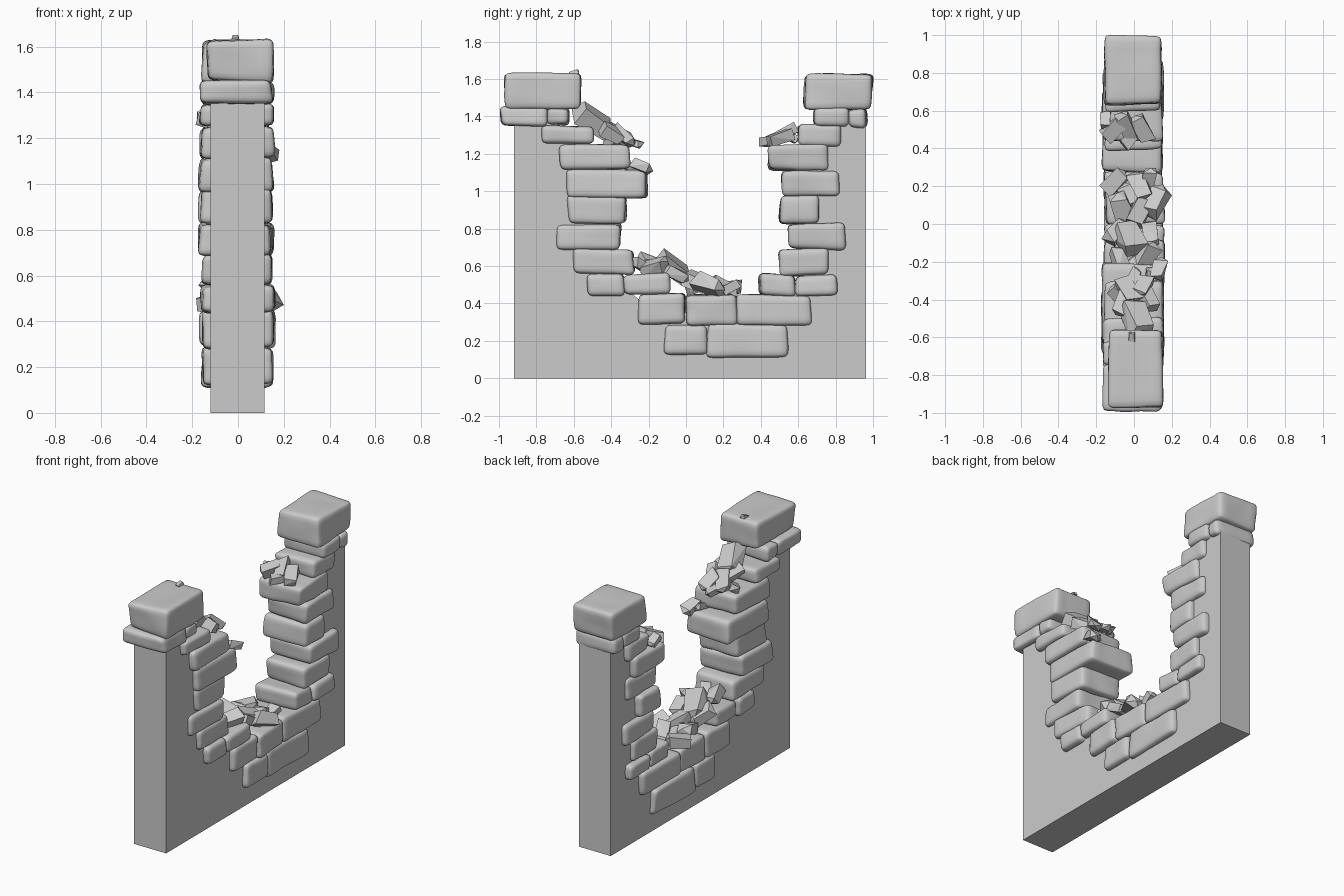
import bpy, bmesh, math, random
from mathutils import Vector, Matrix, noise

random.seed(7)


def finish(bm, name, smooth):
    bmesh.ops.recalc_face_normals(bm, faces=bm.faces)
    for f in bm.faces:
        f.smooth = smooth
    me = bpy.data.meshes.new(name)
    bm.to_mesh(me)
    bm.free()
    ob = bpy.data.objects.new(name, me)
    bpy.context.collection.objects.link(ob)
    return ob


def stone(name, y0, y1, z0, z1, x0=None, x1=None, r=0.028):
    """Worn block: a rounded box with skewed corners and a gently uneven surface."""
    x0 = random.uniform(-0.168, -0.148) if x0 is None else x0
    x1 = random.uniform(0.142, 0.158) if x1 is None else x1
    c = Vector(((x0 + x1) / 2, (y0 + y1) / 2, (z0 + z1) / 2))
    h = Vector(((x1 - x0) / 2, (y1 - y0) / 2, (z1 - z0) / 2))
    skew = {(a, b, d): Vector([random.uniform(-0.010, 0.010) for _ in range(3)])
            for a in (0, 1) for b in (0, 1) for d in (0, 1)}
    bm = bmesh.new()
    bmesh.ops.create_cube(bm, size=2)
    bmesh.ops.subdivide_edges(bm, edges=bm.edges[:], cuts=9, use_grid_fill=True)
    for v in bm.verts:
        # pack grid lines towards the edges, then round them
        p = Vector([math.sin(t * math.pi / 2) * s for t, s in zip(v.co, h)])
        core = Vector([max(-(s - r), min(s - r, t)) for t, s in zip(p, h)])
        d = p - core
        q = core + d.normalized() * r if d.length > 1e-6 else p
        u = [(t / s + 1) / 2 for t, s in zip(q, h)]
        for k, off in skew.items():
            w = 1
            for i in range(3):
                w *= u[i] if k[i] else 1 - u[i]
            q = q + off * w
        q += q.normalized() * noise.noise((q + c) * 9) * 0.007
        v.co = q + c
    return finish(bm, name, True)


def chunk(name, x, y, z, size, tilt):
    """Sharp broken fragment: convex hull of a jittered slab."""
    bm = bmesh.new()
    h = Vector((0.33, 0.5, 0.24)) * size
    for a in (-1, 1):
        for b in (-1, 1):
            for d in (-1, 1):
                bm.verts.new([s * t * random.uniform(0.65, 1.1)
                              for s, t in zip(h, (a, b, d))])
    bm.verts.new((0, h.y * 1.2, 0))
    res = bmesh.ops.convex_hull(bm, input=bm.verts[:])
    junk = [g for g in res["geom_interior"] if isinstance(g, bmesh.types.BMVert)]
    bmesh.ops.delete(bm, geom=junk, context='VERTS')
    bmesh.ops.dissolve_limit(bm, angle_limit=0.2, verts=bm.verts[:], edges=bm.edges[:])
    m = (Matrix.Translation((x, y, z)) @ Matrix.Rotation(tilt, 4, 'X')
         @ Matrix.Rotation(random.uniform(-0.8, 0.8), 4, 'Z')
         @ Matrix.Rotation(random.uniform(-0.4, 0.4), 4, 'Y'))
    bm.transform(m)
    return finish(bm, name, False)


# Plain wall slab with a ragged U opening hidden behind the stones
profile = [(-0.92, 0), (0.963, 0), (0.963, 1.37), (0.76, 1.37), (0.71, 1.28), (0.64, 1.12),
           (0.64, 0.9), (0.65, 0.7), (0.62, 0.5), (0.5, 0.37), (0.0, 0.35), (-0.25, 0.42),
           (-0.44, 0.58), (-0.48, 0.8), (-0.46, 1.0), (-0.52, 1.2), (-0.66, 1.3),
           (-0.7, 1.38), (-0.92, 1.38)]
bm = bmesh.new()
face = bm.faces.new([bm.verts.new((-0.12, y, z)) for y, z in profile])
ext = bmesh.ops.extrude_face_region(bm, geom=[face])
for v in ext["geom"]:
    if isinstance(v, bmesh.types.BMVert):
        v.co.x = 0.115
finish(bm, "wall_slab", False)

# Stone courses (y0, y1, z0, z1)
courses = {
    "left_stone": [
        (-0.74, -0.62, 1.355, 1.448), (-0.77, -0.50, 1.25, 1.352), (-0.675, -0.305, 1.115, 1.247),
        (-0.64, -0.21, 0.97, 1.113), (-0.63, -0.32, 0.83, 0.98), (-0.69, -0.35, 0.695, 0.827),
        (-0.61, -0.275, 0.555, 0.692), (-0.525, -0.33, 0.435, 0.555), (-0.33, -0.085, 0.45, 0.56)],
    "right_stone": [
        (0.865, 0.967, 1.345, 1.442), (0.685, 0.87, 1.345, 1.442), (0.595, 0.82, 1.24, 1.353),
        (0.44, 0.76, 1.113, 1.25), (0.51, 0.815, 0.98, 1.113), (0.5, 0.715, 0.83, 0.982),
        (0.545, 0.855, 0.69, 0.827), (0.5, 0.76, 0.553, 0.692), (0.395, 0.585, 0.44, 0.555),
        (0.585, 0.805, 0.445, 0.553)],
    "base_stone": [
        (-0.255, 0.0, 0.287, 0.455), (0.0, 0.275, 0.285, 0.45), (0.275, 0.665, 0.287, 0.445),
        (-0.11, 0.11, 0.118, 0.287), (0.115, 0.545, 0.115, 0.288)]}
for name, rows in courses.items():
    for i, row in enumerate(rows, 1):
        stone(f"{name}_{i:02d}", *row)

# Pillar tops
stone("left_ledge_stone", -0.99, -0.74, 1.345, 1.45, -0.16, 0.15)
stone("left_capstone", -0.967, -0.563, 1.445, 1.628, -0.135, 0.152)
stone("right_capstone", 0.633, 0.997, 1.438, 1.628, -0.155, 0.145)

# Rubble heaps (x, y, z, size, tilt)
heaps = {
    "left_rubble": [
        (0.02, -0.50, 1.385, 0.21, -0.6), (-0.05, -0.43, 1.34, 0.14, -0.4),
        (0.08, -0.40, 1.31, 0.14, -0.5), (-0.03, -0.36, 1.30, 0.15, -0.5),
        (0.05, -0.33, 1.29, 0.13, -0.7), (-0.08, -0.38, 1.27, 0.11, 0.2),
        (0.0, -0.28, 1.26, 0.09, -0.3), (0.13, -0.24, 1.135, 0.12, -0.4),
        (0.09, -0.28, 1.13, 0.09, 0.2), (-0.01, -0.60, 1.635, 0.05, 0.3)],
    "pile_rubble": [
        (-0.02, -0.08, 0.60, 0.20, -0.6), (0.06, -0.17, 0.60, 0.15, 0.3),
        (-0.08, -0.19, 0.62, 0.13, -0.3), (0.02, -0.23, 0.60, 0.12, -0.5),
        (0.09, -0.06, 0.56, 0.14, -0.5), (-0.09, -0.04, 0.55, 0.15, -0.7),
        (0.11, 0.12, 0.50, 0.17, -0.3), (0.03, 0.06, 0.52, 0.16, -0.4),
        (-0.06, 0.08, 0.50, 0.16, 0.4), (0.04, 0.20, 0.49, 0.15, -0.4),
        (-0.11, 0.22, 0.48, 0.15, 0.3), (0.08, 0.24, 0.485, 0.11, 0.5),
        (-0.03, 0.15, 0.48, 0.13, -0.2)],
    "right_rubble": [
        (-0.04, 0.52, 1.30, 0.14, 0.5), (0.04, 0.50, 1.285, 0.14, 0.3),
        (-0.11, 0.50, 1.29, 0.13, 0.4), (-0.02, 0.45, 1.27, 0.11, 0.2),
        (-0.15, 0.55, 1.29, 0.09, -0.4)]}
for name, pieces in heaps.items():
    for i, p in enumerate(pieces, 1):
        chunk(f"{name}_{i:02d}", *p)
